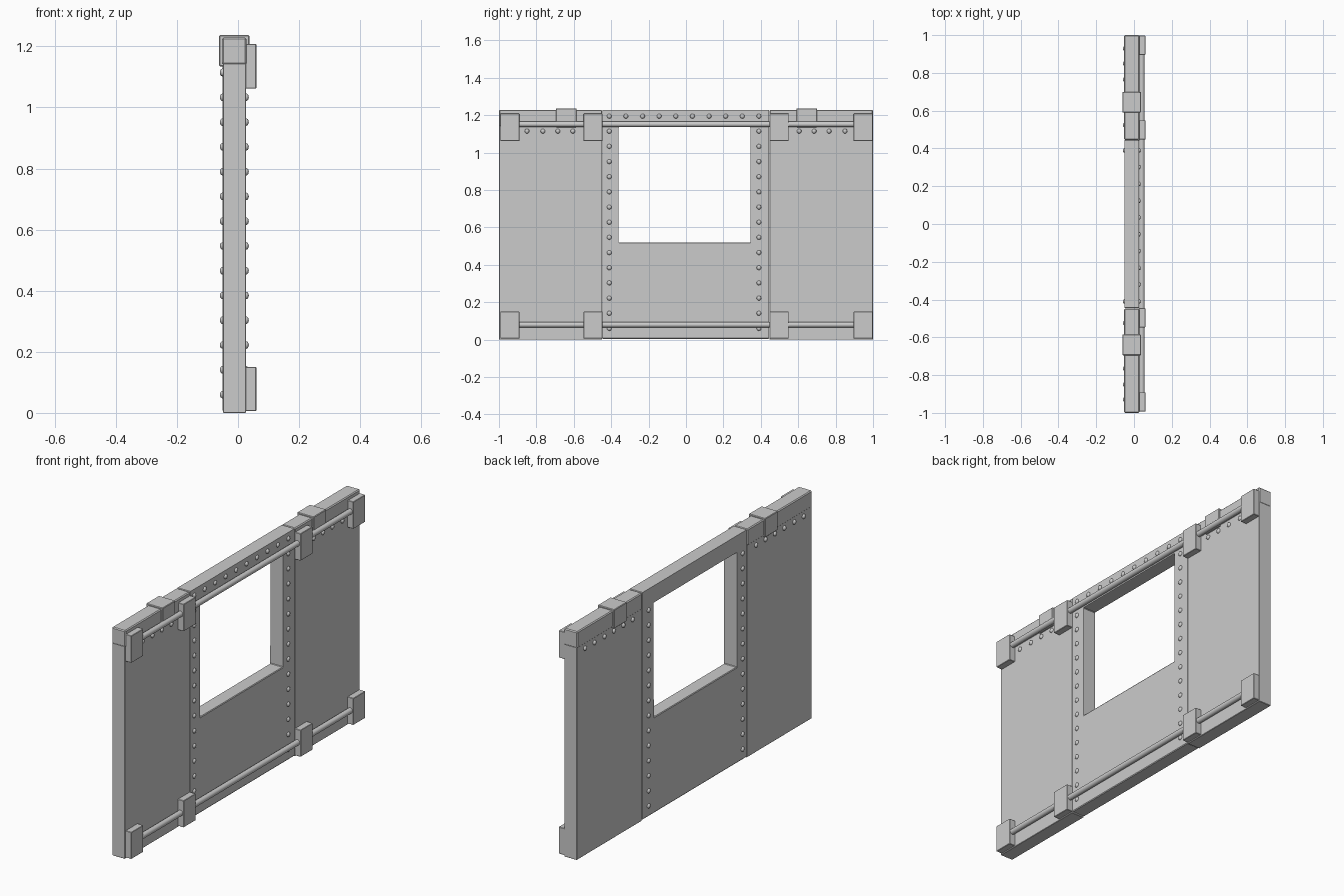
import bpy, bmesh
from mathutils import Matrix, Vector

if "Cube" in bpy.data.objects:
    bpy.data.objects.remove(bpy.data.objects["Cube"])

def finish(name, bm, bevel=0.0):
    bmesh.ops.recalc_face_normals(bm, faces=bm.faces)
    me = bpy.data.meshes.new(name)
    bm.to_mesh(me)
    bm.free()
    ob = bpy.data.objects.new(name, me)
    bpy.context.collection.objects.link(ob)
    if bevel:
        m = ob.modifiers.new("bevel", 'BEVEL')
        m.width, m.segments, m.limit_method = bevel, 1, 'ANGLE'
    return ob

def box(name, x, y, z, bevel=0.002):
    bm = bmesh.new()
    size = Vector((x[1] - x[0], y[1] - y[0], z[1] - z[0]))
    mid = Vector((sum(x), sum(y), sum(z))) / 2
    bmesh.ops.create_cube(bm, size=1, matrix=Matrix.Translation(mid) @ Matrix.Diagonal(size).to_4x4())
    return finish(name, bm, bevel)

def smooth(ob):
    for p in ob.data.polygons:
        p.use_smooth = len(p.vertices) <= 4

def rod(name, x, z, r):
    bm = bmesh.new()
    bmesh.ops.create_cone(bm, cap_ends=True, segments=16, radius1=r, radius2=r, depth=1.88,
                          matrix=Matrix.Translation((x, 0, z)) @ Matrix.Rotation(1.570796, 4, 'X'))
    smooth(finish(name, bm))

def rivets(name, x, points, r=0.0125):
    # domed heads, flattened along x
    bm = bmesh.new()
    for y, z in points:
        bmesh.ops.create_uvsphere(bm, u_segments=12, v_segments=8, radius=r,
                                  matrix=Matrix.Translation((x, y, z)) @ Matrix.Diagonal((0.75, 1, 1, 1)))
    smooth(finish(name, bm))

X0, X1 = -0.05, 0.026

# centre panel: a ring around the window, extruded through the thickness
bm = bmesh.new()
outer = [(-0.446, 0.004), (0.444, 0.004), (0.444, 1.229), (-0.446, 1.229)]
inner = [(-0.36, 0.52), (0.345, 0.52), (0.345, 1.137), (-0.36, 1.137)]
vo = [bm.verts.new((X0, y, z)) for y, z in outer]
vi = [bm.verts.new((X0, y, z)) for y, z in inner]
faces = [bm.faces.new((vo[i], vo[(i + 1) % 4], vi[(i + 1) % 4], vi[i])) for i in range(4)]
ext = bmesh.ops.extrude_face_region(bm, geom=faces, use_keep_orig=True)
bmesh.ops.translate(bm, vec=(X1 - X0, 0, 0),
                    verts=[g for g in ext['geom'] if isinstance(g, bmesh.types.BMVert)])
finish("window_panel", bm, 0.003)

# side panels, top caps and clips
for side, (a, b) in {"left": (-1.0, -0.448), "right": (0.446, 1.0)}.items():
    box(side + "_panel", (X0 + 0.001, X1), (a, b), (0, 1.145))
    box(side + "_top_cap", (X0 - 0.002, X1 + 0.002), (a, b), (1.14, 1.229), 0.005)
for side, y in (("left", -0.64), ("right", 0.645)):
    box(side + "_clip", (-0.062, 0.037), (y - 0.055, y + 0.055), (1.135, 1.237), 0.003)

# rods and their mounting blocks
for level, zr, za, zb in (("lower", 0.08, 0.006, 0.15), ("upper", 1.152, 1.062, 1.208)):
    rod(level + "_rod", 0.041, zr, 0.015)
    for i, y in enumerate((-0.942, -0.497, 0.498, 0.947)):
        box(f"{level}_bracket_{i + 1}", (X1 - 0.002, 0.06), (y - 0.051, y + 0.051), (za, zb))

# rivet rows
column = [0.06 + 0.0811 * i for i in range(14)]
for face, x in (("front", X1), ("rear", X0)):
    rivets(face + "_column_rivets", x, [(y, z) for y in (-0.41, 0.39) for z in column])
    rivets(face + "_cap_rivets", x, [(s * y, 1.115) for s in (-1, 1)
                                     for y in (0.93, 0.85, 0.765, 0.685, 0.605, 0.525)])
rivets("header_rivets", X1, [(-0.41 + 0.0889 * i, 1.195) for i in range(10)])
